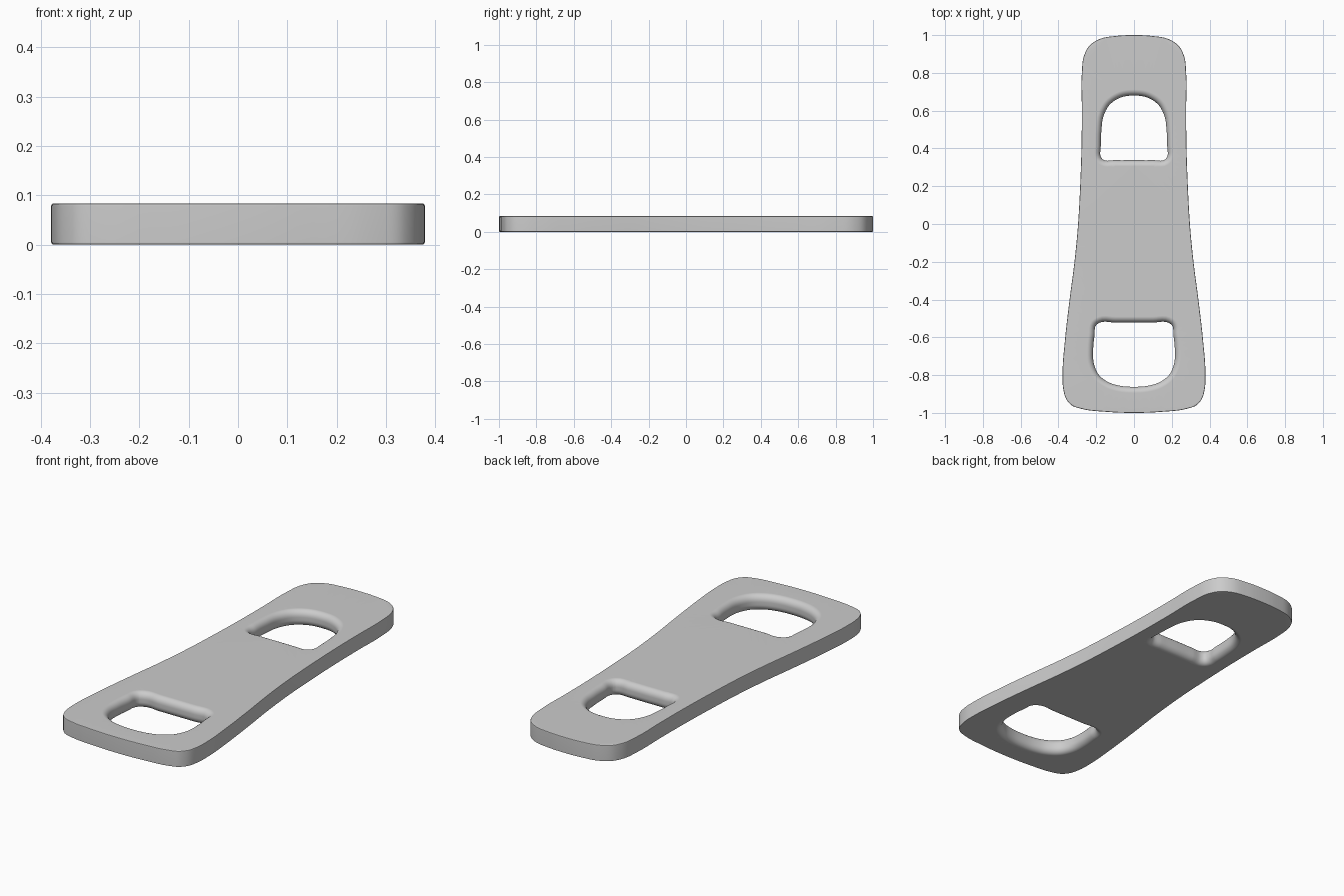
import bpy, bmesh, math
from mathutils import Vector

if "Cube" in bpy.data.objects:
    bpy.data.objects.remove(bpy.data.objects["Cube"])

H = 0.084

# Right-hand halves of the outlines, running from top centre to bottom centre
OUTER = [(0, 1), (.1, .995), (.18, .98), (.235, .945), (.265, .89), (.276, .8), (.276, .6),
         (.278, .4), (.285, .2), (.296, 0), (.315, -.2), (.341, -.4), (.366, -.62), (.378, -.78),
         (.375, -.87), (.36, -.925), (.33, -.96), (.28, -.978), (.15, -.994), (0, -1)]
SMALL_HOLE = [(0, .68), (.07, .67), (.13, .63), (.16, .575), (.173, .49), (.176, .41),
              (.175, .355), (.165, .342), (.1, .338), (0, .338)]
LARGE_HOLE = [(0, -.522), (.1, -.522), (.18, -.522), (.2, -.535), (.209, -.59), (.216, -.66),
              (.211, -.745), (.185, -.8), (.13, -.84), (.07, -.857), (0, -.862)]


def smooth_loop(half, steps=5):
    """Mirror a half outline and interpolate a closed smooth loop."""
    pts = [Vector(p) for p in half] + [Vector((-x, y)) for x, y in half[-2:0:-1]]
    n, out = len(pts), []

    def tangent(i):
        a, b, c = pts[i - 1], pts[i], pts[(i + 1) % n]
        d1, d2 = (b - a).length, (c - b).length
        return ((b - a) / d1 * d2 + (c - b) / d2 * d1) / (d1 + d2)

    for i in range(n):
        j = (i + 1) % n
        p, q = pts[i], pts[j]
        d = (q - p).length
        m0, m1 = tangent(i) * d, tangent(j) * d
        for k in range(steps):
            t = k / steps
            out.append(p * (2*t**3 - 3*t**2 + 1) + m0 * (t**3 - 2*t**2 + t)
                       + q * (3*t**2 - 2*t**3) + m1 * (t**3 - t**2))
    return out


def rounded_wall(bm, loop, radius, height, side, seg):
    """Wall along a loop with rounded top and bottom rims; returns rim edges."""
    prof = []
    for k in range(seg + 1):
        a = math.pi / 2 * k / seg
        prof.append((radius * (1 - math.sin(a)), height * (1 - math.cos(a))))
    prof += [(o, H - z) for o, z in reversed(prof)]
    n, rings = len(loop), []
    for o, z in prof:
        ring = []
        for i, p in enumerate(loop):
            t = (loop[(i + 1) % n] - loop[i - 1]).normalized()
            q = p + Vector((-t.y, t.x)) * o * side
            ring.append(bm.verts.new((q.x, q.y, z)))
        rings.append(ring)
    for a, b in zip(rings, rings[1:]):
        for i in range(n):
            j = (i + 1) % n
            bm.faces.new((a[i], a[j], b[j], b[i]))
    rim = lambda r: [bm.edges.get((r[i], r[(i + 1) % n])) for i in range(n)]
    return rim(rings[0]), rim(rings[-1])


# Opener plate: outer wall, two softly rounded holes, flat faces between
bm = bmesh.new()
bottom, top = [], []
for half, radius, height, side, seg in ((OUTER, .005, .005, -1, 2),
                                        (SMALL_HOLE, .032, .034, 1, 6),
                                        (LARGE_HOLE, .032, .034, 1, 6)):
    lo, hi = rounded_wall(bm, smooth_loop(half), radius, height, side, seg)
    bottom += lo
    top += hi
for edges in (bottom, top):
    bmesh.ops.triangle_fill(bm, edges=edges, use_beauty=True)
bmesh.ops.recalc_face_normals(bm, faces=bm.faces)

mesh = bpy.data.meshes.new("opener_plate")
bm.to_mesh(mesh)
bm.free()
plate = bpy.data.objects.new("opener_plate", mesh)
bpy.context.collection.objects.link(plate)
bpy.context.view_layer.objects.active = plate
plate.select_set(True)
bpy.ops.object.shade_smooth_by_angle(angle=math.radians(35))
weighted = plate.modifiers.new("Weighted Normal", 'WEIGHTED_NORMAL')
weighted.keep_sharp = True
